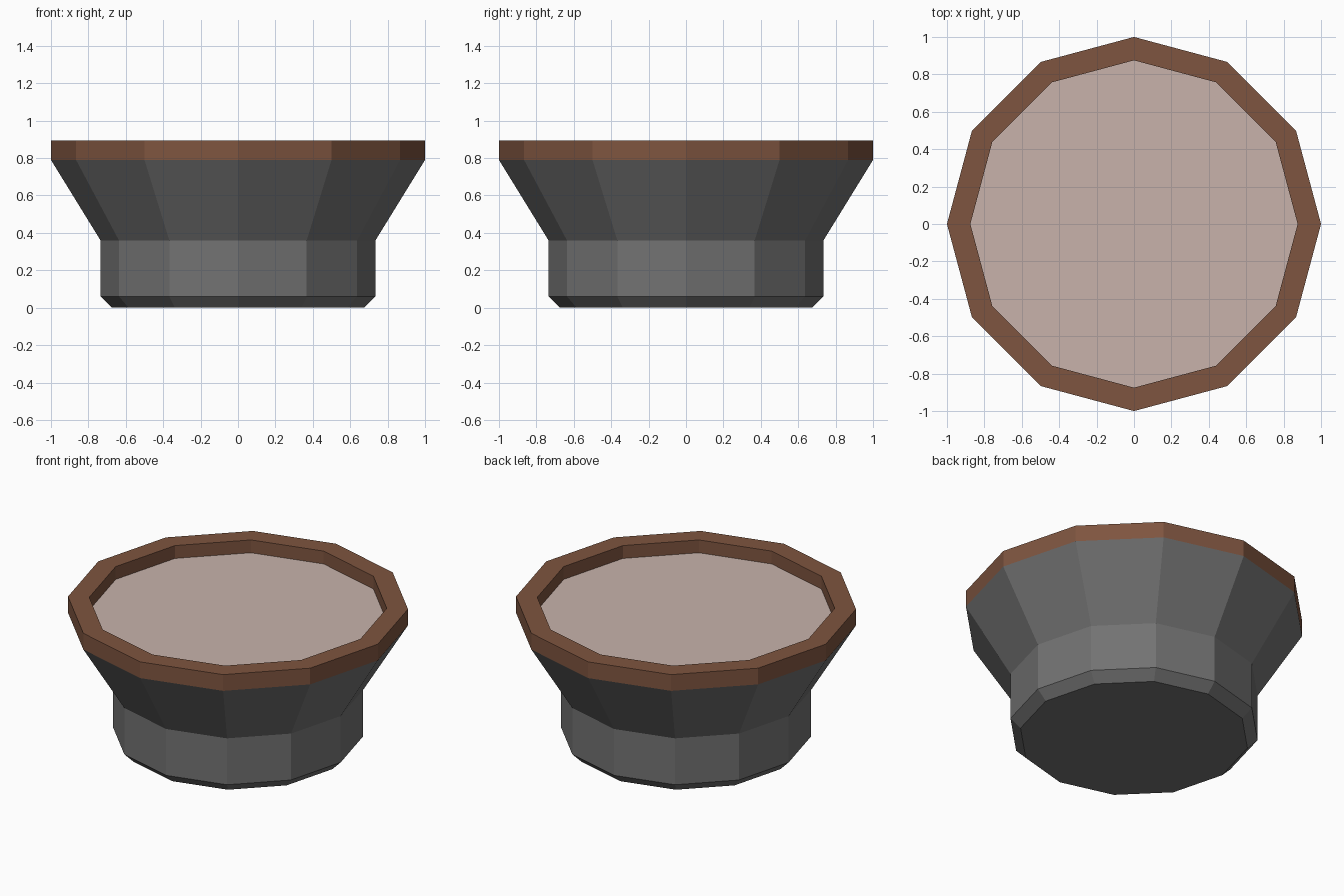
import bpy, bmesh
from math import cos, sin, tau

if "Cube" in bpy.data.objects:
    bpy.data.objects.remove(bpy.data.objects["Cube"])

SIDES = 12


def lathe(name, profile, color, closed=False):
    """Spin a (radius, z) profile into a 12-sided solid; open profiles get end caps."""
    bm = bmesh.new()
    rings = [[bm.verts.new((r * cos(tau * i / SIDES), r * sin(tau * i / SIDES), z))
              for i in range(SIDES)] for r, z in profile]
    pairs = list(zip(rings, rings[1:]))
    if closed:
        pairs.append((rings[-1], rings[0]))
    else:
        bm.faces.new(rings[0][::-1])
        bm.faces.new(rings[-1])
    for low, high in pairs:
        for i in range(SIDES):
            j = (i + 1) % SIDES
            bm.faces.new((low[i], low[j], high[j], high[i]))
    bmesh.ops.recalc_face_normals(bm, faces=bm.faces)
    mesh = bpy.data.meshes.new(name)
    bm.to_mesh(mesh)
    bm.free()
    obj = bpy.data.objects.new(name, mesh)
    bpy.context.collection.objects.link(obj)
    mat = bpy.data.materials.new(name + "_colour")
    mat.diffuse_color = (*color, 1)
    mat.use_nodes = True
    mat.node_tree.nodes["Principled BSDF"].inputs["Base Color"].default_value = mat.diffuse_color
    mesh.materials.append(mat)
    return obj


# Dark grey pot body: bevelled foot, straight base, flared bowl
lathe("bowl_body", [(0.675, 0), (0.735, 0.06), (0.735, 0.36), (1, 0.79)],
      (0.17, 0.17, 0.17))

# Brown raised rim
lathe("rim", [(1, 0.79), (1, 0.895), (0.875, 0.895), (0.875, 0.79)],
      (0.21, 0.09, 0.05), closed=True)

# Pale surface filling the rim, slightly recessed
lathe("top_surface", [(0.875, 0.792), (0.875, 0.812)], (0.58, 0.45, 0.41))
